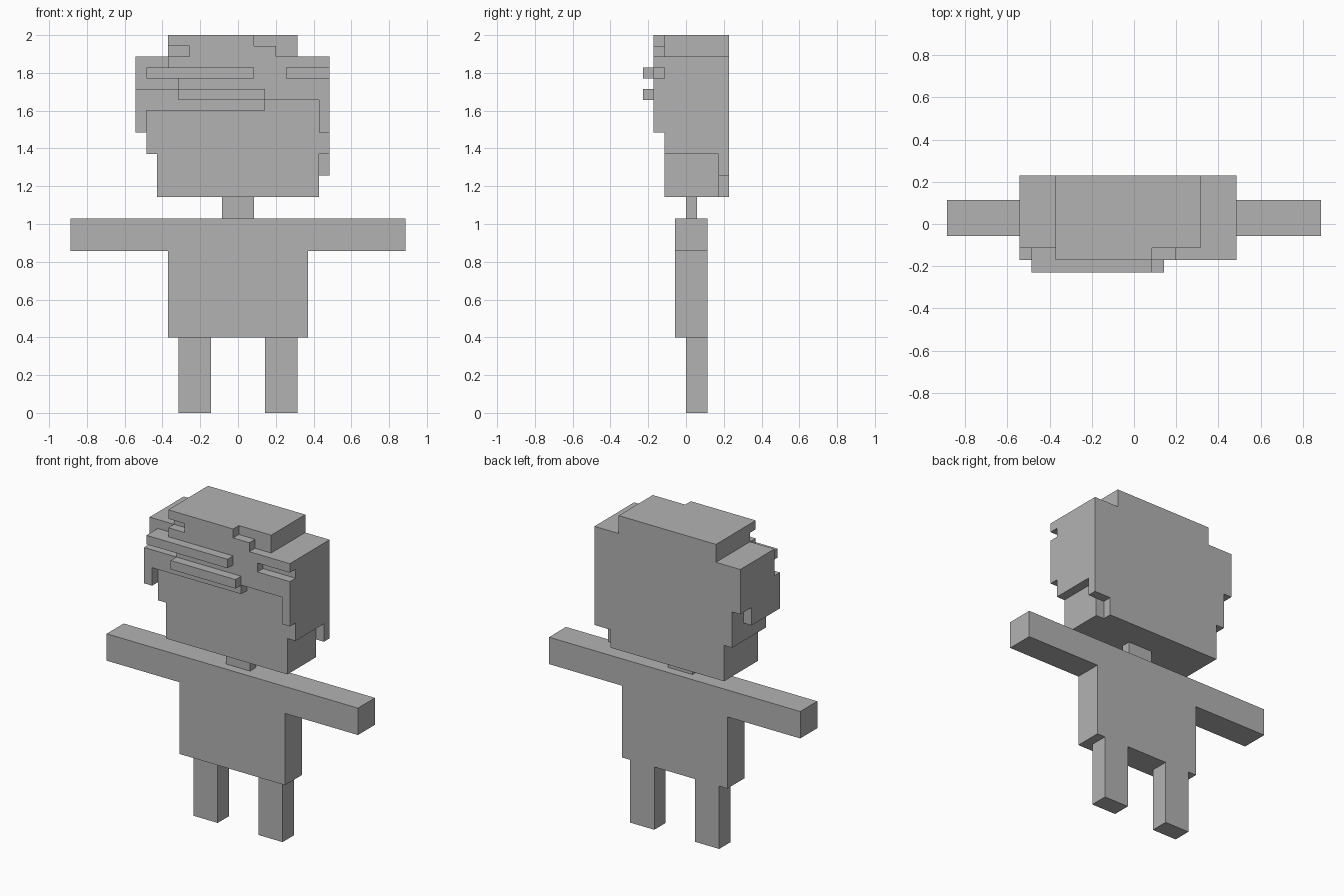
import bpy, bmesh, math
from mathutils import Vector
from itertools import product

cube = bpy.data.objects.get("Cube")
if cube:
    bpy.data.objects.remove(cube, do_unlink=True)

U = 2 / 35      # size of one block
HALF = 15.5     # half the arm span, in blocks

grey = bpy.data.materials.new("plain grey")
grey.use_nodes = True
COLOUR = (0.45, 0.45, 0.45, 1)
grey.diffuse_color = COLOUR
grey.node_tree.nodes["Principled BSDF"].inputs["Base Color"].default_value = COLOUR


def blocks(name, boxes):
    """Weld boxes (x0, x1, y0, y1, z0, z1), in blocks, into one clean shell."""
    cells = set()
    for x0, x1, y0, y1, z0, z1 in boxes:
        cells.update(product(range(int(x0 + HALF), int(x1 + HALF)),
                             range(y0, y1), range(z0, z1)))
    bm = bmesh.new()
    for cell in cells:
        for axis, side in product(range(3), (0, 1)):
            near = list(cell)
            near[axis] += 2 * side - 1
            if tuple(near) in cells:
                continue
            a, b = (axis + 1) % 3, (axis + 2) % 3
            corners = []
            for da, db in ((0, 0), (1, 0), (1, 1), (0, 1)):
                p = Vector(cell)
                p[axis] += side
                p[a] += da
                p[b] += db
                corners.append(bm.verts.new((p - Vector((HALF, 0, 0))) * U))
            bm.faces.new(corners if side else corners[::-1])
    bmesh.ops.remove_doubles(bm, verts=bm.verts, dist=U / 100)
    bmesh.ops.dissolve_limit(bm, angle_limit=math.radians(1),
                             verts=bm.verts, edges=bm.edges)
    mesh = bpy.data.meshes.new(name)
    bm.to_mesh(mesh)
    bm.free()
    mesh.materials.append(grey)
    obj = bpy.data.objects.new(name, mesh)
    bpy.context.collection.objects.link(obj)
    return obj


# Legs
for name, x in (("right_leg", -5.5), ("left_leg", 2.5)):
    blocks(name, [(x, x + 3, 0, 2, 0, 7)])

# Torso with outstretched arms, and neck
blocks("torso_and_arms", [(-6.5, 6.5, -1, 2, 7, 15),
                          (-HALF, HALF, -1, 2, 15, 18)])
blocks("neck", [(-1.5, 1.5, 0, 1, 18, 20)])

# Head: jaw, cheeks, wide hair mass and crown
blocks("head", [(-7.5, 7.5, -2, 3, 20, 24),
                (-8.5, 8.5, -2, 4, 24, 28),
                (-9.5, 8.5, -2, 4, 28, 33),
                (-6.5, 5.5, -2, 4, 33, 35)])

# Hair at the nape, with a longer lock on the left
blocks("nape_hair", [(-7.5, 6.5, 3, 4, 20, 22),
                     (-7.5, 8.5, 3, 4, 22, 24)])

# Lock hanging over the right temple
blocks("right_temple_lock", [(-9.5, -8.5, -2, 2, 26, 28)])

# Ragged fringe, one block thick: rows of (x0, x1, z0, z1)
fringe = [(-6.5, 1.5, 34, 35), (-4.5, 3.5, 33, 34), (-6.5, 8.5, 32, 33),
          (-8.5, 4.5, 31, 32), (-5.5, 8.5, 30, 31), (-9.5, 8.5, 29, 30),
          (-9.5, 2.5, 28, 29), (-9.5, -8.5, 26, 28), (7.5, 8.5, 26, 29)]
blocks("fringe", [(x0, x1, -3, -2, z0, z1) for x0, x1, z0, z1 in fringe])

# Raised strands across the fringe
for name, x0, x1, z in (("upper_strand", -8.5, 1.5, 31),
                        ("lower_strand", -5.5, 2.5, 29)):
    blocks(name, [(x0, x1, -4, -3, z, z + 1)])
